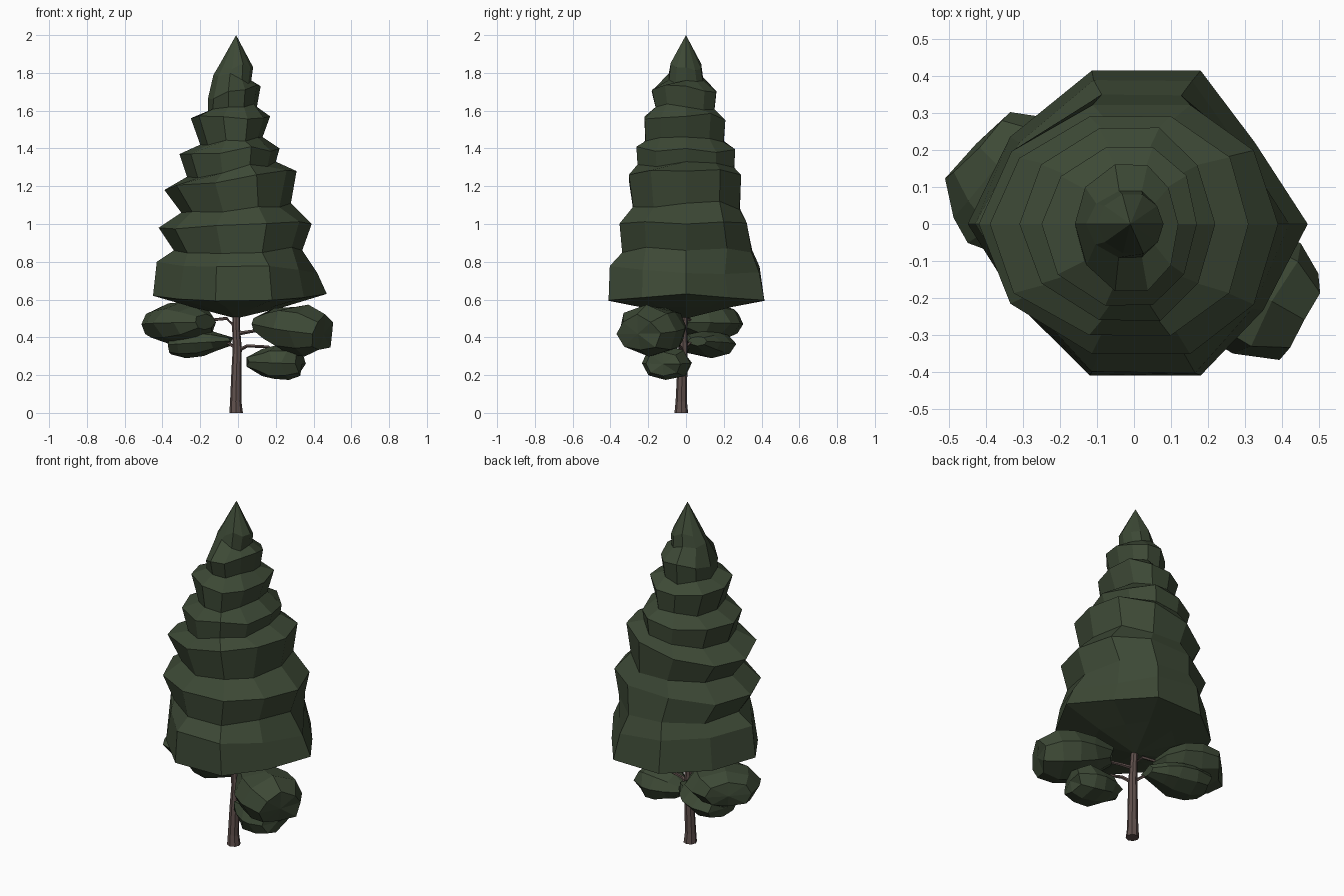
import bpy, bmesh, math, random
from mathutils import Vector

if "Cube" in bpy.data.objects:
    bpy.data.objects.remove(bpy.data.objects["Cube"])

random.seed(4)


def material(name, rgb):
    m = bpy.data.materials.new(name)
    m.diffuse_color = (*rgb, 1)
    m.use_nodes = True
    m.node_tree.nodes["Principled BSDF"].inputs["Base Color"].default_value = m.diffuse_color
    return m


GREEN = material("dark pine green", (0.046, 0.066, 0.036))
BROWN = material("bark brown", (0.115, 0.080, 0.073))


def loft(name, rings, mat, start=None, end=None):
    """Skin a list of point rings; close ends with a tip point or a flat cap."""
    bm = bmesh.new()
    vr = [[bm.verts.new(p) for p in r] for r in rings]
    n = len(vr[0])
    for a, b in zip(vr, vr[1:]):
        for i in range(n):
            j = (i + 1) % n
            bm.faces.new((a[i], a[j], b[j], b[i]))
    for ring, tip in ((vr[0], start), (vr[-1], end)):
        if tip is None:
            bm.faces.new(ring)
        else:
            t = bm.verts.new(tip)
            for i in range(n):
                bm.faces.new((ring[i], ring[(i + 1) % n], t))
    bmesh.ops.recalc_face_normals(bm, faces=bm.faces)
    me = bpy.data.meshes.new(name)
    bm.to_mesh(me)
    bm.free()
    me.materials.append(mat)
    ob = bpy.data.objects.new(name, me)
    bpy.context.collection.objects.link(ob)
    return ob


# Crown: tiers as (z left, z right, reach left, right, front, back)
TIERS = [
    (0.56, 0.56, 0.24, 0.24, 0.24, 0.24),
    (0.62, 0.63, 0.45, 0.47, 0.41, 0.415),
    (0.80, 0.74, 0.43, 0.42, 0.40, 0.39),
    (0.86, 0.86, 0.34, 0.34, 0.34, 0.35),
    (0.98, 1.00, 0.42, 0.39, 0.35, 0.32),
    (1.06, 1.11, 0.30, 0.28, 0.28, 0.285),
    (1.18, 1.28, 0.39, 0.31, 0.30, 0.29),
    (1.25, 1.33, 0.27, 0.20, 0.255, 0.255),
    (1.37, 1.40, 0.31, 0.22, 0.26, 0.26),
    (1.42, 1.46, 0.20, 0.13, 0.215, 0.20),
    (1.56, 1.57, 0.25, 0.17, 0.22, 0.21),
    (1.59, 1.62, 0.16, 0.10, 0.16, 0.15),
    (1.66, 1.73, 0.16, 0.12, 0.18, 0.16),
    (1.79, 1.76, 0.13, 0.07, 0.09, 0.09),
    (1.84, 1.83, 0.10, 0.08, 0.08, 0.08),
]
SIDES = 10
# The lowest tiers are cut in at their diagonal corners; long corners lean to +x
CORNER = {1: 0.86, 4: 0.92, 6: 0.86, 9: 0.92}
LEAN = {2: 0.035, 3: 0.025, 7: 0.02, 8: 0.035}
rings = []
for k, (zl, zr, xl, xr, yf, yb) in enumerate(TIERS):
    ring = []
    for i in range(SIDES):
        a = math.tau * i / SIDES
        c, s = math.cos(a), math.sin(a) / 0.951
        wob = 0 if i in (0, 5) or k < 2 else random.uniform(-0.02, 0.02)
        f = CORNER.get(i, 1) if k < 3 else 1
        lean = LEAN.get(i, 0) * xr / 0.47 if k < 6 else 0
        x = c * (xr if c > 0 else xl) * (f + wob * 2) + lean
        y = s * (yb if s > 0 else yf) * (f + wob * 0.5)
        z = zl + (zr - zl) * (c + 1) / 2 + wob
        if k == 1:
            z -= 0.03 * abs(s)
        ring.append((x, y, z))
    rings.append(ring)
loft("crown", rings, GREEN, start=(-0.01, 0, 0.50), end=(-0.01, 0, 2.0))


# Low foliage clumps: rough, flat-ended lofts lying along their branches
def clump(name, p0, p1, width, height, tip=0.73, shoulder=1.0):
    p0, p1 = Vector(p0), Vector(p1)
    axis = (p1 - p0).normalized()
    side = axis.cross(Vector((0, 0, 1))).normalized()
    up = side.cross(axis)
    rs = []
    for t, f in ((0.0, 0.35), (0.25, 0.75), (0.5, 0.98), (0.75, shoulder), (1.0, tip)):
        ring = []
        for i in range(8):
            a = math.tau * i / 8
            r = f * (random.uniform(0.92, 1.1) if i % 4 else 1.0)
            ring.append(p0.lerp(p1, t) + side * (math.cos(a) * width * r)
                        + up * (math.sin(a) * height * r)
                        + axis * random.uniform(-0.015, 0.015))
        rs.append(ring)
    loft(name, rs, GREEN, end=p1 + axis * 0.01)


clump("clump_right_upper", (0.11, -0.06, 0.47), (0.445, -0.25, 0.42), 0.175, 0.13)
clump("clump_right_lower", (0.06, -0.07, 0.27), (0.33, -0.12, 0.26), 0.13, 0.09)
clump("clump_left_upper", (-0.17, -0.04, 0.48), (-0.42, 0.21, 0.47), 0.21, 0.115, 0.6, 0.88)
clump("clump_left_lower", (-0.04, 0.06, 0.38), (-0.35, 0.16, 0.36), 0.14, 0.07)


# Trunk and branches: tapered tubes through a few points (x, y, z, radius)
def tube(name, pts, sides):
    rs = []
    for k, p in enumerate(pts):
        here = Vector(p[:3])
        d = (Vector(pts[min(k + 1, len(pts) - 1)][:3])
             - Vector(pts[max(k - 1, 0)][:3])).normalized()
        if k == 0 and p[2] == 0:
            d = Vector((0, 0, 1))
        u = (Vector((1, 0, 0)) - d * d.x).normalized() if d.z > 0.8 else d.orthogonal().normalized()
        v = d.cross(u)
        rs.append([here + (u * math.cos(math.tau * i / sides)
                           + v * math.sin(math.tau * i / sides)) * p[3]
                   for i in range(sides)])
    loft(name, rs, BROWN)


tube("trunk", [(-0.01, -0.025, 0, 0.036), (-0.012, -0.025, 0.06, 0.030),
               (-0.008, -0.02, 0.22, 0.027), (-0.004, -0.015, 0.34, 0.024),
               (-0.01, -0.015, 0.45, 0.021), (-0.01, 0, 0.62, 0.018)], 8)
tube("branch_right_upper", [(0, -0.015, 0.42, 0.011), (0.06, -0.04, 0.43, 0.009),
                            (0.2, -0.11, 0.45, 0.006)], 5)
tube("branch_right_lower", [(0, -0.015, 0.33, 0.011), (0.05, -0.04, 0.355, 0.009),
                            (0.16, -0.08, 0.35, 0.008), (0.22, -0.1, 0.29, 0.005)], 5)
tube("branch_left_upper", [(-0.01, -0.01, 0.45, 0.011), (-0.06, 0.0, 0.5, 0.009),
                           (-0.25, 0.06, 0.48, 0.006)], 5)
tube("branch_left_lower", [(-0.01, -0.015, 0.34, 0.010), (-0.05, 0.02, 0.37, 0.008),
                           (-0.18, 0.1, 0.38, 0.006)], 5)
